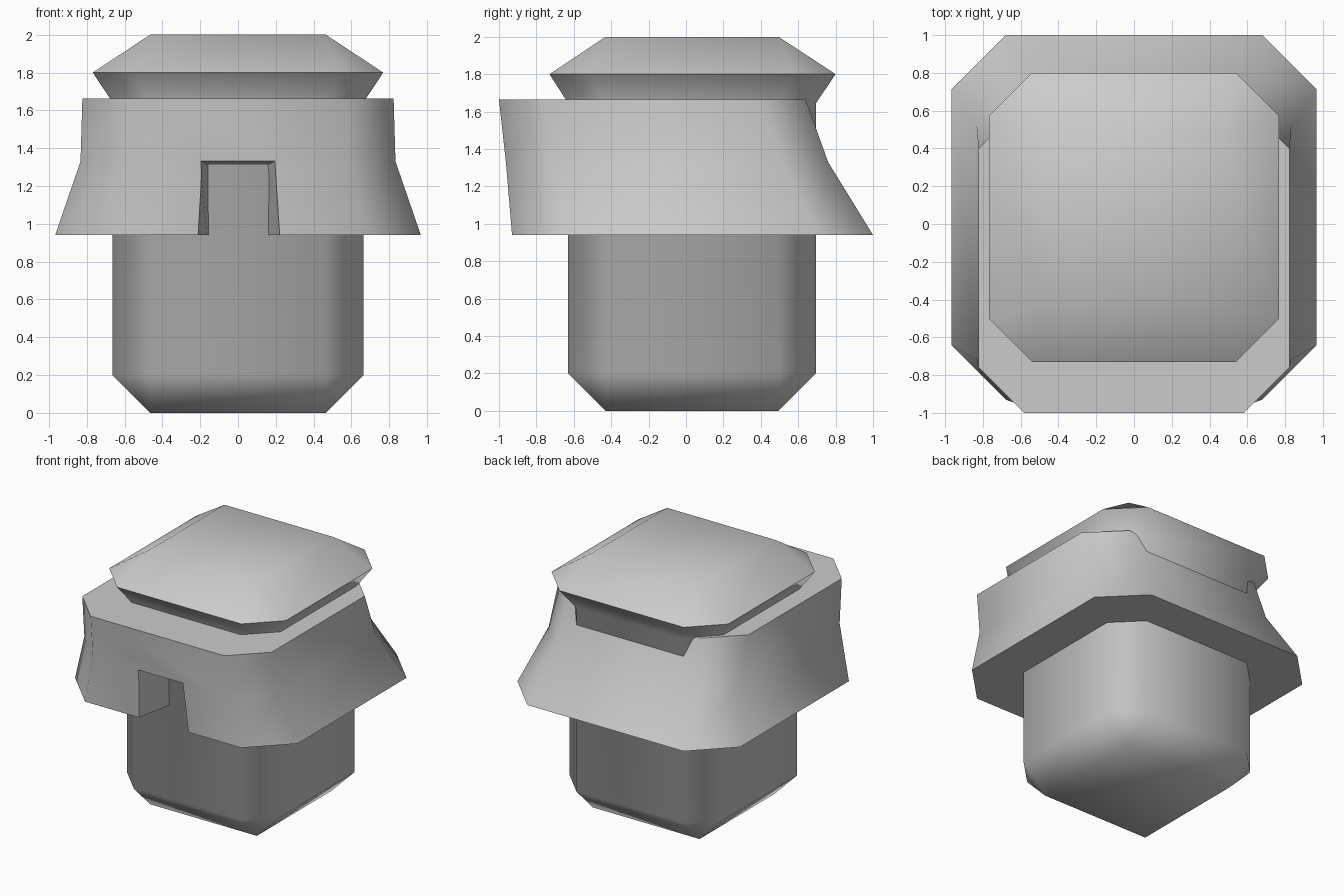
import bpy, bmesh, math

if "Cube" in bpy.data.objects:
    bpy.data.objects.remove(bpy.data.objects["Cube"])


def ring(half_x, y0, y1, cut, z):
    """Rectangle with clipped corners, counter-clockwise; cut = 0 gives a plain rectangle."""
    x, c = half_x, cut
    return [(x - c, y0, z), (x, y0 + c, z), (x, y1 - c, z), (x - c, y1, z),
            (c - x, y1, z), (-x, y1 - c, z), (-x, y0 + c, z), (c - x, y0, z)]


def loft(name, rings):
    """Join a stack of rings into a closed solid."""
    bm = bmesh.new()
    loops = [[bm.verts.new(p) for p in r] for r in rings]
    n = len(rings[0])
    for a, b in zip(loops, loops[1:]):
        for i in range(n):
            j = (i + 1) % n
            bm.faces.new((a[i], a[j], b[j], b[i]))
    bm.faces.new(loops[0][::-1])
    bm.faces.new(loops[-1])
    bmesh.ops.remove_doubles(bm, verts=bm.verts, dist=1e-4)
    bmesh.ops.recalc_face_normals(bm, faces=bm.faces)
    mesh = bpy.data.meshes.new(name)
    bm.to_mesh(mesh)
    bm.free()
    obj = bpy.data.objects.new(name, mesh)
    bpy.context.collection.objects.link(obj)
    return obj


def activate(obj):
    bpy.ops.object.select_all(action='DESELECT')
    obj.select_set(True)
    bpy.context.view_layer.objects.active = obj


# Bevelled block with a flared cap on top
block = loft("core_block", [
    ring(0.465, -0.43, 0.495, 0, 0),
    ring(0.665, -0.63, 0.695, 0.20, 0.20),
    ring(0.665, -0.63, 0.695, 0.20, 1.645),
    ring(0.768, -0.73, 0.80, 0.228, 1.80),
    ring(0.465, -0.43, 0.495, 0, 2.0),
])

# Flared skirt, leaning forward at the top
skirt = loft("flared_skirt", [
    ring(0.967, -0.93, 1.0, 0.288, 0.94),
    ring(0.833, -0.963, 0.76, 0.245, 1.33),
    ring(0.823, -1.0, 0.64, 0.242, 1.664),
])

# Tapered notch in the front of the skirt
cutter = loft("notch_cutter", [
    [(-0.242, -1.03, 0.80), (0.242, -1.03, 0.80), (0.202, -1.03, 1.335), (-0.202, -1.03, 1.335)],
    [(-0.15, -0.58, 0.80), (0.15, -0.58, 0.80), (0.154, -0.58, 1.31), (-0.154, -0.58, 1.31)],
])
cutter.hide_render = True
activate(skirt)
cut = skirt.modifiers.new("notch", 'BOOLEAN')
cut.object = cutter
cut.operation = 'DIFFERENCE'
cut.solver = 'EXACT'
bpy.ops.object.modifier_apply(modifier=cut.name)
bpy.data.objects.remove(cutter, do_unlink=True)

# Smooth the shallow chamfers, keep the rims sharp
for obj in (block, skirt):
    activate(obj)
    bpy.ops.object.shade_smooth_by_angle(angle=math.radians(62))
